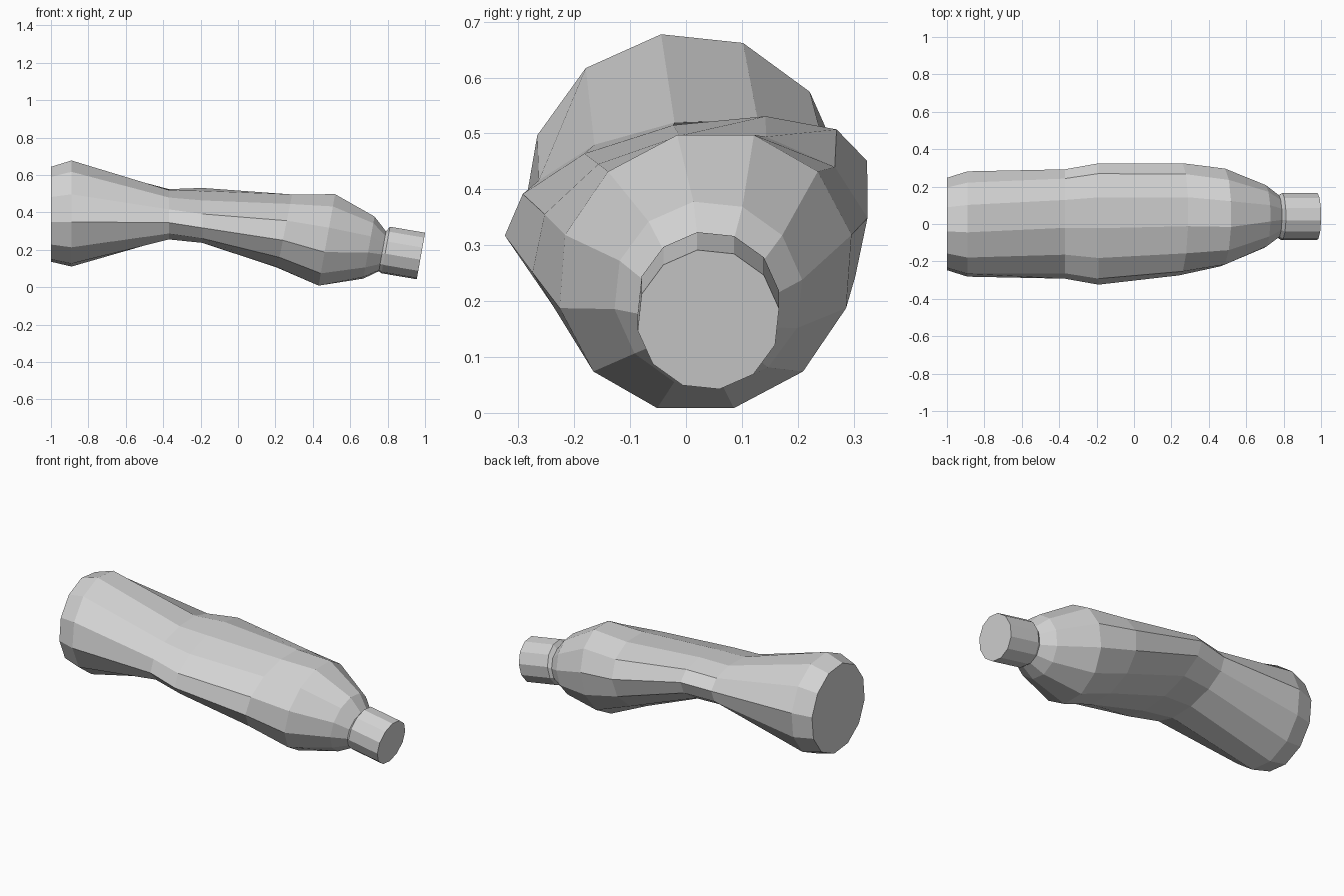
import bpy
import bmesh
from math import sin, cos, radians

default_cube = bpy.data.objects.get("Cube")
if default_cube:
    bpy.data.objects.remove(default_cube, do_unlink=True)

SIDES = 12
START_ANGLE = 9


def make_material(name, colour):
    material = bpy.data.materials.new(name)
    material.use_nodes = True
    material.diffuse_color = colour
    material.node_tree.nodes["Principled BSDF"].inputs["Base Color"].default_value = colour
    return material


def add_ring(bm, centre, radius_y, radius_z, phase_y=0, phase_z=0, tilt=0):
    """Add one loop of vertices: a sheared ellipse that leans forward with height."""
    cx, cy, cz = centre
    loop = []
    for i in range(SIDES):
        angle = START_ANGLE + i * 360 / SIDES
        y = radius_y * cos(radians(angle + phase_y))
        z = radius_z * sin(radians(angle + phase_z))
        loop.append(bm.verts.new((cx + tilt * z, cy + y, cz + z)))
    return loop


def loft(name, rings, material, close_start=False, close_end=False):
    """Bridge successive rings with flat quads and close the chosen ends."""
    bm = bmesh.new()
    loops = [add_ring(bm, *ring) for ring in rings]
    for near, far in zip(loops, loops[1:]):
        for i in range(SIDES):
            j = (i + 1) % SIDES
            bm.faces.new((near[i], near[j], far[j], far[i]))
    if close_start:
        bm.faces.new(list(reversed(loops[0])))
    if close_end:
        bm.faces.new(loops[-1])
    mesh = bpy.data.meshes.new(name)
    bm.to_mesh(mesh)
    bm.free()
    mesh.materials.append(material)
    part = bpy.data.objects.new(name, mesh)
    bpy.context.collection.objects.link(part)
    return part


grey = make_material("light grey", (0.65, 0.65, 0.65, 1))

# Groove where the bottle neck meets the cap
neck = ((0.772, 0.04, 0.192), 0.115, 0.108, 0, 0, 0.18)

# Bottle body: round base, squeezed waist, full shoulder, narrow neck
body_rings = [
    ((-1.0, 0, 0.39), 0.25, 0.257),
    ((-0.89, 0, 0.394), 0.285, 0.287),
    ((-0.37, 0, 0.39), 0.293, 0.137, -5, 10),
    ((-0.19, 0, 0.384), 0.325, 0.147, -5, 18),
    ((0.25, 0.025, 0.30), 0.302, 0.202, -2, 5, 0.2),
    ((0.475, 0.035, 0.253), 0.266, 0.253, 2, 6, 0.18),
    ((0.70, 0.04, 0.212), 0.17, 0.168, 0, 0, 0.18),
    neck,
]
loft("bottle_body", body_rings, grey, close_start=True)

# Cap: bevelled lip and straight tilted cylinder
cap_rings = [
    neck,
    ((0.79, 0.04, 0.199), 0.128, 0.126, 0, 0, 0.18),
    ((0.978, 0.04, 0.167), 0.128, 0.126, 0, 0, 0.18),
]
loft("bottle_cap", cap_rings, grey, close_end=True)
